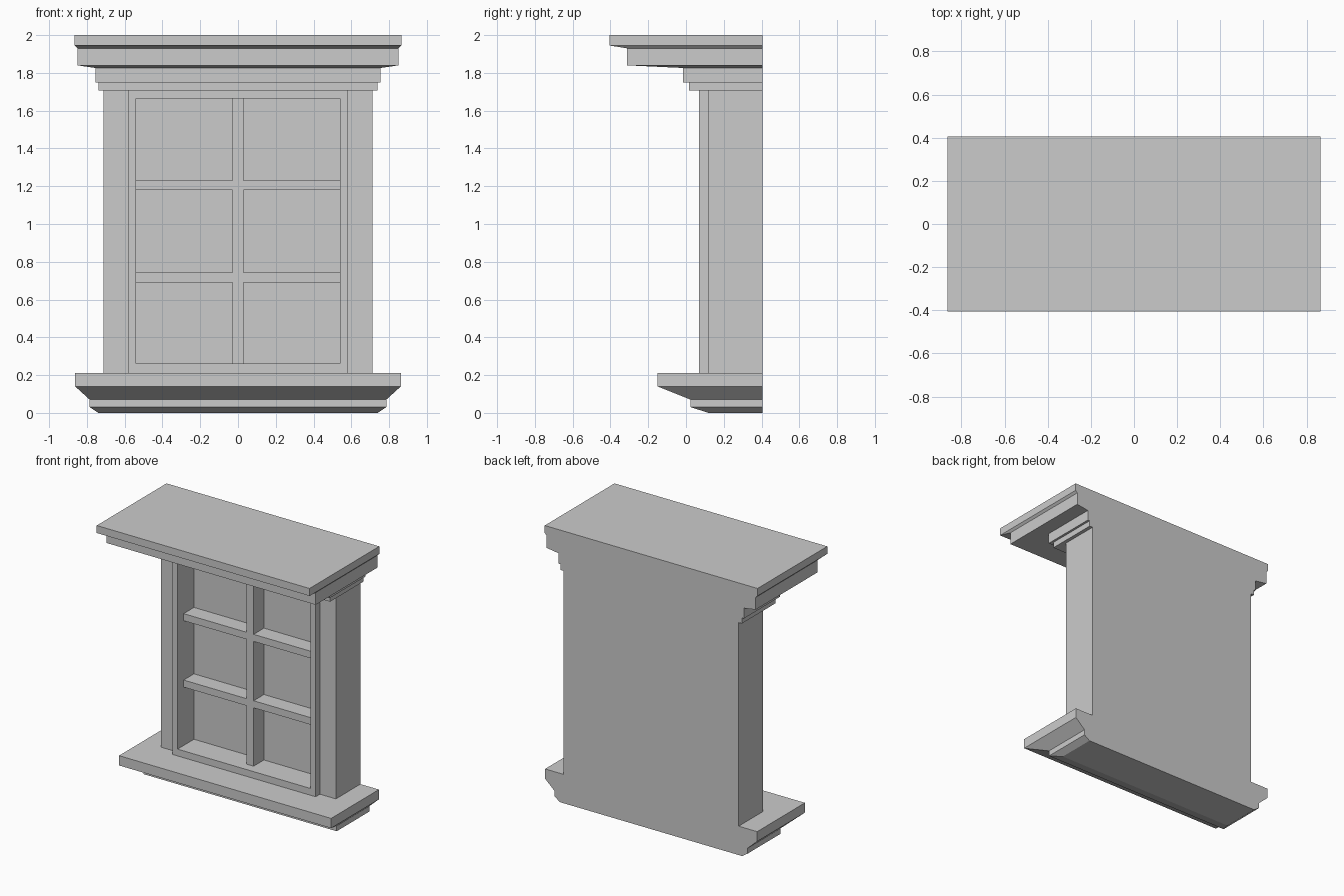
import bpy, bmesh

if "Cube" in bpy.data.objects:
    bpy.data.objects.remove(bpy.data.objects["Cube"])

BACK = 0.405


def finish(name, bm):
    bmesh.ops.recalc_face_normals(bm, faces=bm.faces)
    mesh = bpy.data.meshes.new(name)
    bm.to_mesh(mesh)
    bm.free()
    obj = bpy.data.objects.new(name, mesh)
    bpy.context.collection.objects.link(obj)
    return obj


def box(name, x0, x1, y0, y1, z0, z1):
    bm = bmesh.new()
    bmesh.ops.create_cube(bm, size=1)
    for v in bm.verts:
        v.co.x = x1 if v.co.x > 0 else x0
        v.co.y = y1 if v.co.y > 0 else y0
        v.co.z = z1 if v.co.z > 0 else z0
    return finish(name, bm)


def moulding(name, profile):
    """Stack of rectangles (half width, front y, z), all flush at the back."""
    bm = bmesh.new()
    rings = [[bm.verts.new(c) for c in ((-w, y, z), (w, y, z), (w, BACK, z), (-w, BACK, z))]
             for w, y, z in profile]
    for a, b in zip(rings, rings[1:]):
        for i in range(4):
            j = (i + 1) % 4
            bm.faces.new((a[i], a[j], b[j], b[i]))
    bm.faces.new(rings[0][::-1])
    bm.faces.new(rings[-1])
    return finish(name, bm)


# Sill: two steps, each undercut by a slope
moulding("sill", [(0.74, 0.12, 0), (0.785, 0.025, 0.03), (0.785, 0.025, 0.07),
                  (0.862, -0.15, 0.14), (0.862, -0.15, 0.212)])

# Cornice: stepped mouldings widening to the top slab
moulding("cornice", [(0.738, 0.015, 1.708), (0.738, 0.015, 1.75),
                     (0.755, -0.015, 1.75), (0.755, -0.015, 1.826),
                     (0.85, -0.312, 1.84), (0.85, -0.312, 1.93),
                     (0.865, -0.405, 1.945), (0.865, -0.405, 2.0)])

Z0, Z1 = 0.212, 1.708          # wall between sill and cornice
OPEN_X, OPEN_Z0, OPEN_Z1 = 0.54, 0.262, 1.664
FRONT, PANE = 0.07, 0.26

# Solid panel behind the panes
box("pane_panel", -0.582, 0.582, PANE, BACK, Z0, Z1)

# Side surrounds and frame stiles
for side, s in (("left", -1), ("right", 1)):
    box(f"{side}_surround", *sorted((s * 0.582, s * 0.712)), 0.12, BACK, Z0, Z1)
    box(f"{side}_stile", *sorted((s * OPEN_X, s * 0.582)), FRONT, PANE, Z0, Z1)

# Frame rails
box("bottom_rail", -OPEN_X, OPEN_X, FRONT, PANE, Z0, OPEN_Z0)
box("top_rail", -OPEN_X, OPEN_X, FRONT, PANE, OPEN_Z1, Z1)

# Glazing bars, set back from the frame
BAR = 0.14
box("vertical_bar", -0.029, 0.029, BAR, PANE, OPEN_Z0, OPEN_Z1)
for row, z in (("lower", 0.717), ("upper", 1.205)):
    for side, s in (("left", -1), ("right", 1)):
        box(f"{row}_{side}_bar", *sorted((s * 0.029, s * OPEN_X)), BAR, PANE,
            z - 0.026, z + 0.026)
